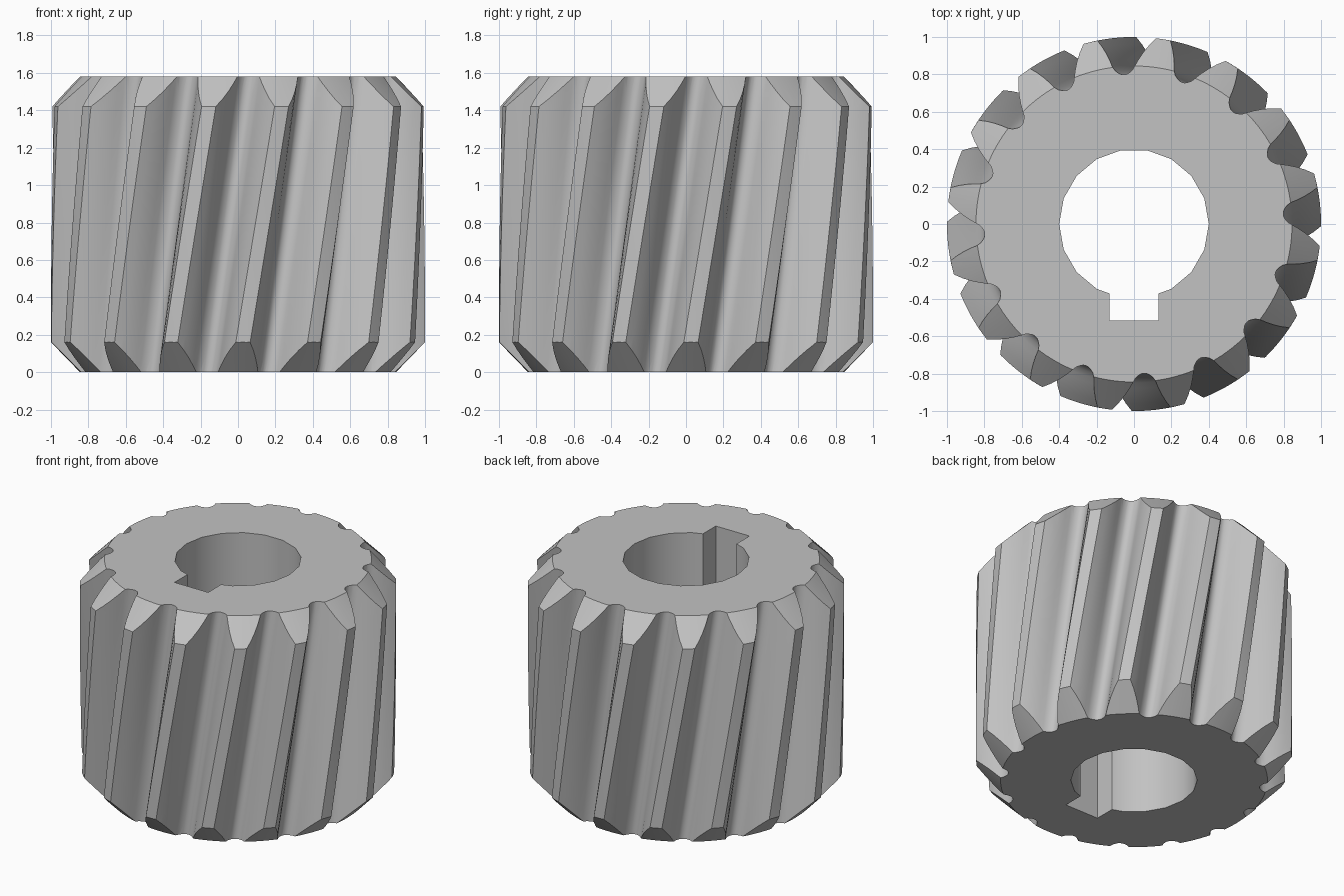
import bpy
import bmesh
from math import sin, cos, radians, pi

cube = bpy.data.objects.get("Cube")
if cube:
    bpy.data.objects.remove(cube, do_unlink=True)

HEIGHT = 1.58
TEETH = 16
TWIST = radians(15) / HEIGHT   # helix turn per unit of height
PITCH = 2 * pi / TEETH
CHAMFER = 0.16
FACE_RADIUS = 0.845

# Half tooth: (radius, angle from tooth centre in degrees), tip to root
FLANK = [(1.0, 2.2), (0.96, 3.75), (0.92, 5.1), (0.88, 6.3), (0.85, 7.1),
         (0.825, 8.0), (0.808, 9.4), (0.802, 10.2)]

steel = bpy.data.materials.new("steel grey")
steel.use_nodes = True
GREY = (0.54, 0.54, 0.54, 1)
steel.diffuse_color = GREY
steel.node_tree.nodes["Principled BSDF"].inputs["Base Color"].default_value = GREY


def loft(name, rings):
    """Closed solid through equal-length rings of points."""
    bm = bmesh.new()
    loops = [[bm.verts.new(p) for p in ring] for ring in rings]
    for low, high in zip(loops, loops[1:]):
        for i in range(len(low)):
            j = (i + 1) % len(low)
            bm.faces.new((low[i], low[j], high[j], high[i]))
    bm.faces.new(reversed(loops[0]))
    bm.faces.new(loops[-1])
    mesh = bpy.data.meshes.new(name)
    bm.to_mesh(mesh)
    bm.free()
    mesh.materials.append(steel)
    obj = bpy.data.objects.new(name, mesh)
    bpy.context.collection.objects.link(obj)
    return obj


def circle(radius, z, sides):
    return [(radius * cos(2 * pi * i / sides), radius * sin(2 * pi * i / sides), z)
            for i in range(sides)]


def combine(obj, tool, operation):
    tool.hide_render = True
    mod = obj.modifiers.new(operation.title(), 'BOOLEAN')
    mod.operation = operation
    mod.solver = 'EXACT'
    mod.object = tool
    bpy.context.view_layer.objects.active = obj
    bpy.ops.object.modifier_apply(modifier=mod.name)
    bpy.data.objects.remove(tool, do_unlink=True)


# Tooth outline, counter-clockwise, with tip and root midpoints
half = [(r, radians(a)) for r, a in FLANK]
tooth = ([(r, -a) for r, a in reversed(half)] + [(1.0, 0)] + half
         + [(0.80, PITCH / 2)])
outline = [(r, a + k * PITCH) for k in range(TEETH) for r, a in tooth]

# Twisted gear body, slightly over-long for trimming
MARGIN, LAYERS = 0.03, 14
levels = [-MARGIN + (HEIGHT + 2 * MARGIN) * i / LAYERS for i in range(LAYERS + 1)]
gear = loft("helical_gear", [[(r * cos(a + TWIST * z), r * sin(a + TWIST * z), z)
                              for r, a in outline] for z in levels])

# Chamfered envelope trims both ends
slope = (1 - FACE_RADIUS) / CHAMFER
wide = FACE_RADIUS + slope * 0.3
envelope = loft("chamfer_envelope", [circle(r, z, 160) for r, z in (
    (FACE_RADIUS, 0), (wide, 0.3), (wide, HEIGHT - 0.3), (FACE_RADIUS, HEIGHT))])
combine(gear, envelope, 'INTERSECT')

# Shaft bore and keyway
bore = loft("bore_cutter", [circle(0.4, z, 18) for z in (-0.2, HEIGHT + 0.2)])
combine(gear, bore, 'DIFFERENCE')
key = [(-0.13, -0.515), (0.13, -0.515), (0.13, -0.2), (-0.13, -0.2)]
keyway = loft("keyway_cutter", [[(x, y, z) for x, y in key]
                                for z in (-0.2, HEIGHT + 0.2)])
combine(gear, keyway, 'DIFFERENCE')

# Smooth flanks and bore, crisp tips and rims
bpy.ops.object.select_all(action='DESELECT')
gear.select_set(True)
bpy.context.view_layer.objects.active = gear
bpy.ops.object.shade_smooth_by_angle(angle=radians(30))
